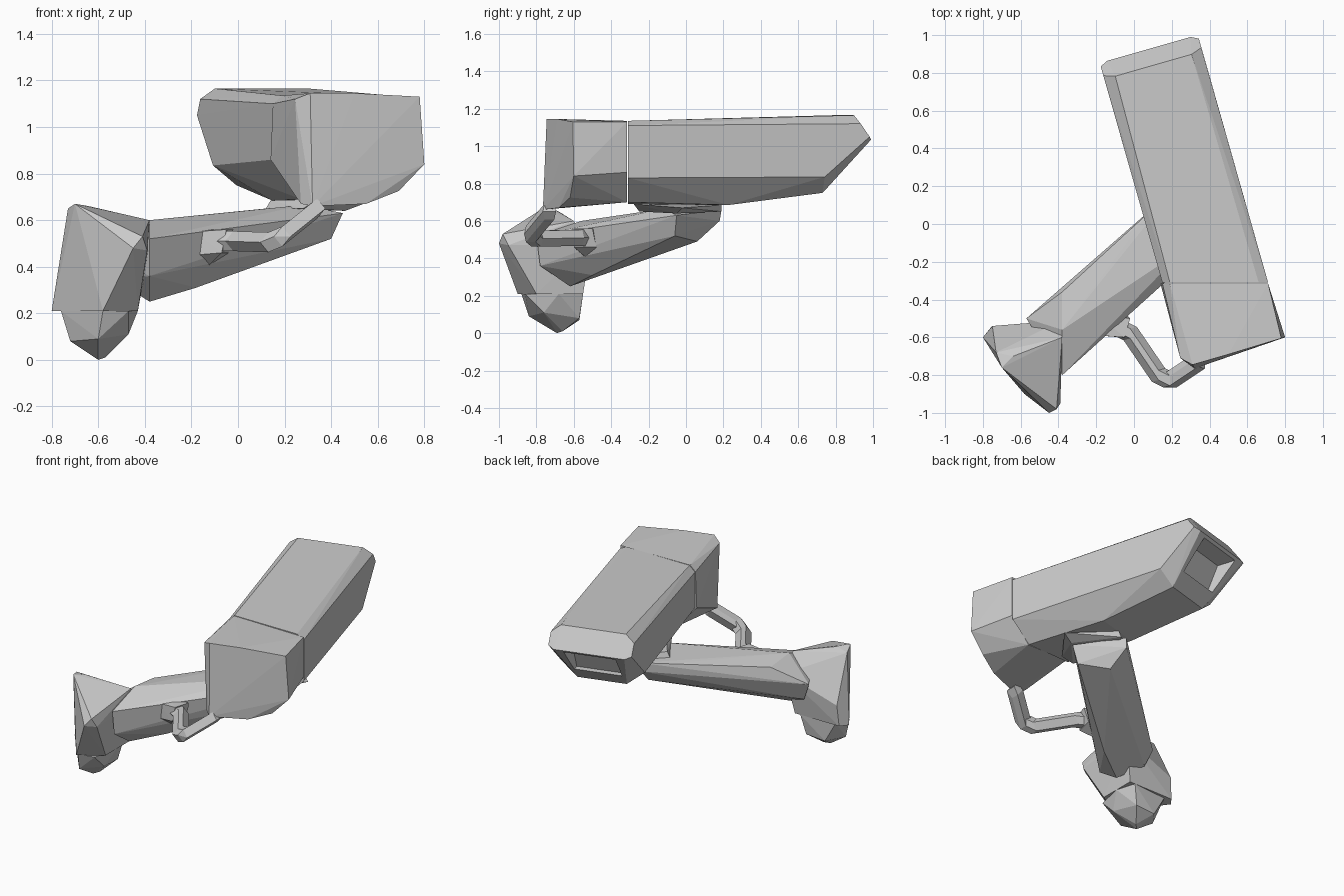
import bpy, bmesh
from mathutils import Vector

AXIS = Vector((-0.275, 0.961, 0))    # direction the housing runs, front to back
SIDE = Vector((0.961, 0.275, 0))     # across the housing
MID = 0.33                           # housing centre line, measured along SIDE


def hull(name, points):
    """Faceted convex solid around a few key points."""
    bm = bmesh.new()
    for p in points:
        bm.verts.new(p)
    res = bmesh.ops.convex_hull(bm, input=bm.verts)
    junk = {g for g in res["geom_interior"] + res["geom_unused"]
            if isinstance(g, bmesh.types.BMVert)}
    bmesh.ops.delete(bm, geom=list(junk), context='VERTS')
    bmesh.ops.recalc_face_normals(bm, faces=bm.faces)
    me = bpy.data.meshes.new(name)
    bm.to_mesh(me)
    bm.free()
    ob = bpy.data.objects.new(name, me)
    bpy.context.collection.objects.link(ob)
    return ob


def local(u, v, z):
    p = AXIS * u + SIDE * (MID + v)
    return (p.x, p.y, z)


def mirrored(rows):
    """Points of the housing, repeated on both sides of its centre line."""
    return [local(u, s * v, z) for u, v, z in rows for s in (-1, 1)]


# Main housing: front section cut square to y, sloping rear end
front = [(0.19, -0.31, 1.135), (0.66, -0.31, 1.135), (0.15, -0.31, 1.10),
         (0.71, -0.31, 1.11), (0.15, -0.31, 0.86), (0.71, -0.31, 0.83),
         (0.27, -0.31, 0.69), (0.58, -0.31, 0.70)]
rear = mirrored([(0.78, 0.21, 1.165), (0.80, 0.27, 1.12), (0.85, 0.27, 1.05),
                 (0.87, 0.23, 1.035), (0.60, 0.27, 0.835), (0.62, 0.16, 0.75),
                 (0.10, 0.15, 0.685)])
housing = hull("camera_housing", front + rear)

# Recess in the sloping rear face
cutter = hull("rear_recess_cutter",
              mirrored([(0.66, 0.15, 0.84), (0.74, 0.15, 1.01),
                        (1.0, 0.19, 0.82), (1.0, 0.19, 1.03)]))
cutter.hide_render = True
cutter.hide_viewport = True
mod = housing.modifiers.new("rear_recess", 'BOOLEAN')
mod.operation = 'DIFFERENCE'
mod.object = cutter
mod.solver = 'EXACT'

# Front hood
hull("front_hood", [
    (0.15, -0.315, 1.10), (0.19, -0.315, 1.135), (0.71, -0.315, 1.13),
    (0.14, -0.315, 0.86), (0.71, -0.315, 0.86), (0.28, -0.315, 0.70), (0.58, -0.315, 0.70),
    (0.245, -0.71, 1.12), (0.31, -0.745, 1.145), (0.50, -0.69, 1.145), (0.78, -0.605, 1.13),
    (0.80, -0.60, 0.84), (0.69, -0.62, 0.725), (0.55, -0.68, 0.67),
    (0.32, -0.765, 0.66), (0.27, -0.72, 0.67)])

# Support arm, running from the wall bracket to the underside of the housing
hull("support_arm", [
    (-0.57, -0.50, 0.46), (-0.52, -0.52, 0.34), (-0.38, -0.36, 0.58), (-0.38, -0.56, 0.60),
    (-0.38, -0.80, 0.52), (-0.38, -0.78, 0.36), (-0.38, -0.62, 0.25), (-0.18, -0.50, 0.31),
    (0.05, 0.02, 0.64), (0.22, 0.19, 0.66), (0.21, 0.18, 0.60), (0.28, -0.12, 0.665),
    (0.45, -0.05, 0.63), (0.40, -0.06, 0.52), (0.24, 0.06, 0.49)])

# Mounting pad between arm and housing
hull("mounting_pad", [
    (0.12, 0.00, 0.65), (0.26, 0.19, 0.65), (0.46, -0.05, 0.64), (0.28, -0.25, 0.65),
    (0.14, 0.00, 0.685), (0.28, 0.19, 0.685), (0.54, -0.02, 0.67), (0.34, -0.28, 0.69)])

# Wall bracket and its lower lobe
hull("wall_bracket", [
    (-0.80, -0.60, 0.21), (-0.76, -0.55, 0.21), (-0.75, -0.54, 0.35),
    (-0.73, -0.68, 0.65), (-0.70, -0.76, 0.67), (-0.64, -0.70, 0.66),
    (-0.45, -1.00, 0.48), (-0.41, -0.98, 0.53), (-0.39, -0.95, 0.47),
    (-0.38, -0.60, 0.60), (-0.38, -0.51, 0.48), (-0.58, -0.90, 0.21),
    (-0.43, -0.80, 0.21), (-0.43, -0.55, 0.21)])
hull("bracket_lobe", [
    (-0.76, -0.66, 0.21), (-0.72, -0.57, 0.21), (-0.47, -0.55, 0.21),
    (-0.43, -0.68, 0.21), (-0.58, -0.88, 0.21), (-0.47, -0.86, 0.21),
    (-0.72, -0.68, 0.08), (-0.60, -0.84, 0.09), (-0.47, -0.76, 0.11),
    (-0.50, -0.57, 0.08), (-0.64, -0.57, 0.07),
    (-0.60, -0.69, 0.0), (-0.57, -0.66, 0.01)])

# Cable socket on the arm, then the bent cable up to the hood
hull("cable_socket", [
    (-0.19, -0.59, 0.55), (-0.19, -0.59, 0.45), (-0.19, -0.48, 0.56), (-0.19, -0.46, 0.34),
    (-0.05, -0.60, 0.56), (-0.07, -0.60, 0.46), (-0.02, -0.50, 0.56), (-0.04, -0.48, 0.46)])


def ball(center, r):
    c = Vector(center)
    return [c + Vector((x, y, z)).normalized() * r
            for x, y, z in [(1, 1, 0), (-1, 1, 0), (1, -1, 0), (-1, -1, 0),
                            (0, 0.6, 1), (0, -0.6, 1), (0, 0.6, -1), (0, -0.6, -1)]]


path = [(-0.08, -0.55, 0.51), (-0.02, -0.58, 0.51), (0.13, -0.80, 0.505),
        (0.19, -0.83, 0.53), (0.34, -0.73, 0.65)]
for i, (a, b) in enumerate(zip(path, path[1:])):
    hull(f"cable_segment_{i + 1}", ball(a, 0.05) + ball(b, 0.05))
